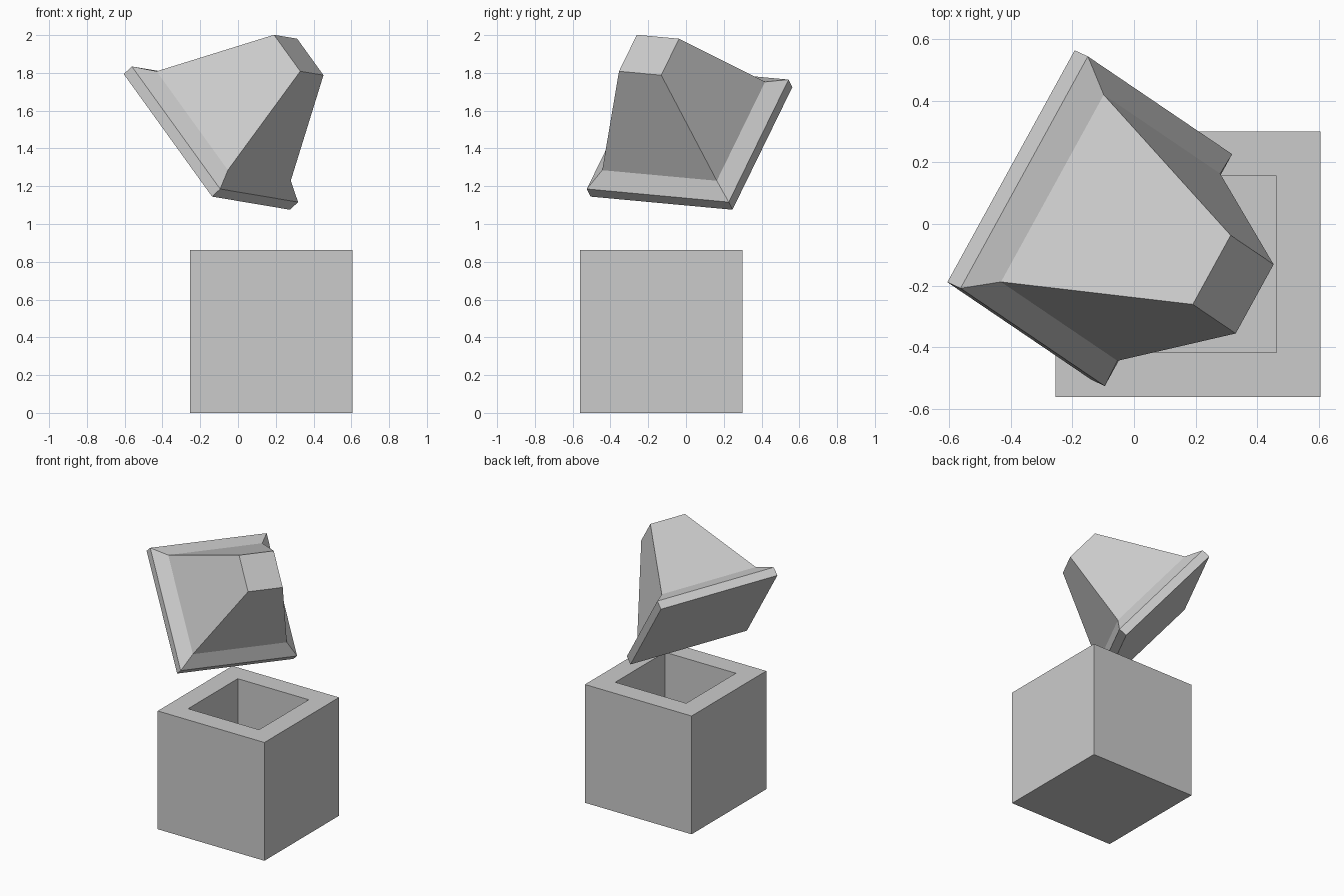
import bpy
import bmesh
from mathutils import Matrix, Vector

cube = bpy.data.objects.get("Cube")
if cube:
    bpy.data.objects.remove(cube, do_unlink=True)

grey = bpy.data.materials.new("plain_grey")
grey.use_nodes = True
colour = (0.6, 0.6, 0.6, 1)
grey.diffuse_color = colour
grey.node_tree.nodes["Principled BSDF"].inputs["Base Color"].default_value = colour


def square_loft(name, profile, matrix):
    """Loft square rings given as (half width, height), capping both ends."""
    bm = bmesh.new()
    rings = []
    for half, height in profile:
        corners = ((-half, -half), (half, -half), (half, half), (-half, half))
        rings.append([bm.verts.new((x, y, height)) for x, y in corners])
    for low, high in zip(rings, rings[1:]):
        for i in range(4):
            j = (i + 1) % 4
            bm.faces.new((low[i], low[j], high[j], high[i]))
    bm.faces.new(rings[0][::-1])
    bm.faces.new(rings[-1])
    mesh = bpy.data.meshes.new(name)
    bm.to_mesh(mesh)
    bm.free()
    mesh.materials.append(grey)
    obj = bpy.data.objects.new(name, mesh)
    obj.matrix_world = matrix
    bpy.context.collection.objects.link(obj)
    return obj


# Open box: outer walls, rim, inner walls and floor
square_loft("open_box",
            [(0.43, 0), (0.43, 0.862), (0.286, 0.862), (0.286, 0.145)],
            Matrix.Translation((0.175, -0.13, 0)))

# Floating tilted lid: thin edge, sloped rim and truncated pyramid
across = Vector((0.465, -0.315, -0.645)).normalized()
along = Vector((0.41, 0.755, -0.065))
up = across.cross(along).normalized()
along = up.cross(across)
tilt = Matrix((across, along, up)).transposed().to_4x4()
square_loft("pyramid_lid",
            [(0.43, -0.062), (0.43, 0), (0.347, 0.067), (0.128, 0.644)],
            Matrix.Translation((-0.122, 0.009, 1.475)) @ tilt)
